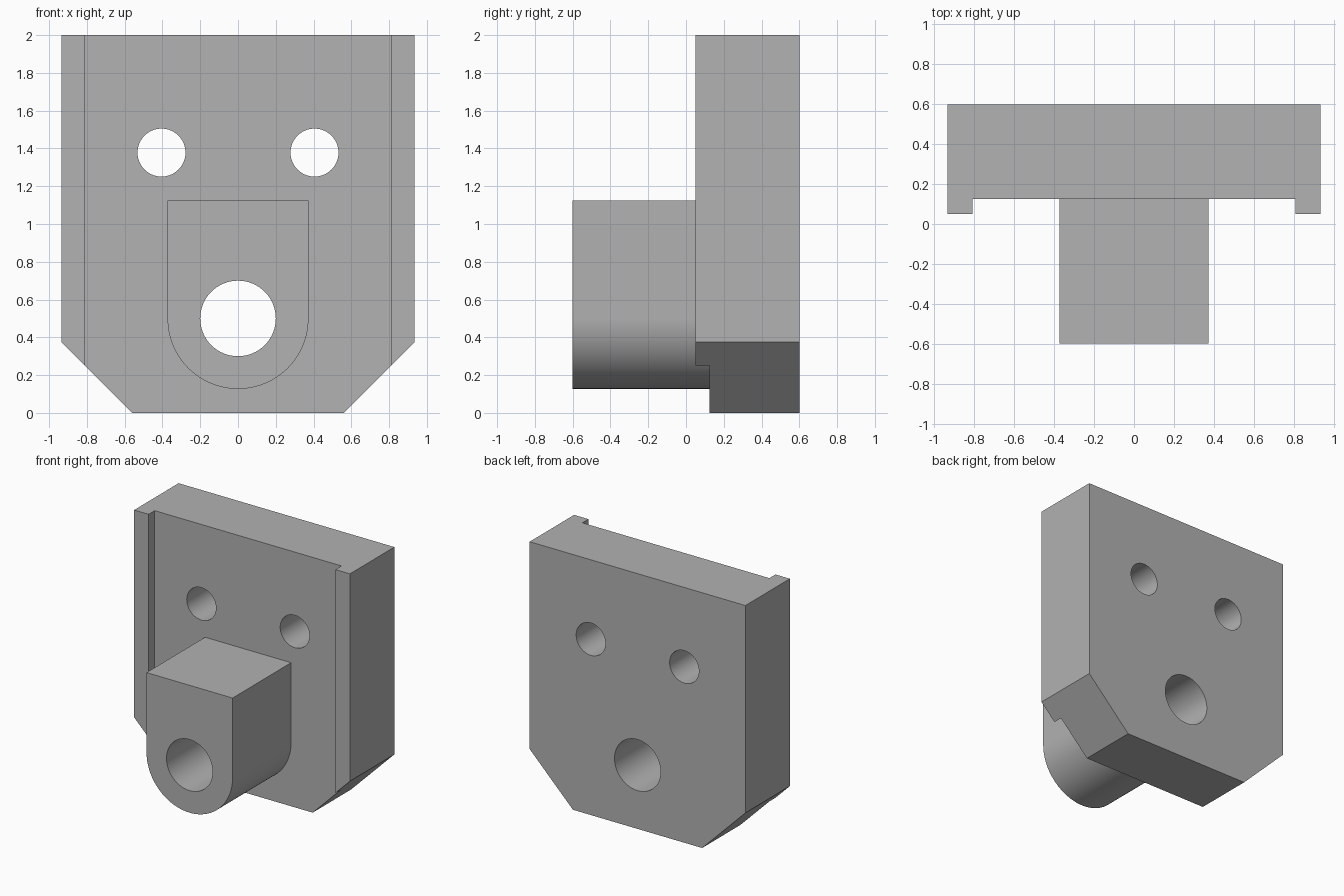
import bpy
import bmesh
from math import cos, sin, pi, radians

cube = bpy.data.objects.get("Cube")
if cube:
    bpy.data.objects.remove(cube, do_unlink=True)

grey = bpy.data.materials.new("plain_grey")
grey.use_nodes = True
colour = (0.445, 0.445, 0.445, 1)
grey.diffuse_color = colour
grey.node_tree.nodes["Principled BSDF"].inputs["Base Color"].default_value = colour


def prism(name, profile, y0, y1):
    """Extrude an (x, z) profile from y0 to y1."""
    bm = bmesh.new()
    face = bm.faces.new([bm.verts.new((x, y0, z)) for x, z in profile])
    ext = bmesh.ops.extrude_face_region(bm, geom=[face])
    moved = [v for v in ext["geom"] if isinstance(v, bmesh.types.BMVert)]
    bmesh.ops.translate(bm, verts=moved, vec=(0, y1 - y0, 0))
    bmesh.ops.recalc_face_normals(bm, faces=bm.faces)
    mesh = bpy.data.meshes.new(name)
    bm.to_mesh(mesh)
    bm.free()
    mesh.materials.append(grey)
    obj = bpy.data.objects.new(name, mesh)
    bpy.context.collection.objects.link(obj)
    return obj


def arc(x, z, r, start, end, n):
    return [(x + r * cos(start + (end - start) * i / n),
             z + r * sin(start + (end - start) * i / n)) for i in range(n + 1)]


def combine(target, tool, operation):
    """Apply a boolean and discard the tool object."""
    bpy.context.view_layer.objects.active = target
    mod = target.modifiers.new(operation.lower(), "BOOLEAN")
    mod.operation = operation
    mod.solver = "EXACT"
    mod.object = tool
    bpy.ops.object.modifier_apply(modifier=mod.name)
    bpy.data.objects.remove(tool, do_unlink=True)


W, RAIL, BACK = 0.935, 0.81, 0.6

# Back plate with chamfered lower corners
half = [(0.56, 0), (W, 0.375), (W, 2)]
bracket = prism("bracket", half + [(-x, z) for x, z in reversed(half)], 0.05, BACK)

# Wide channel that leaves a thin rail down each side
channel = prism("channel", [(-RAIL, -1), (RAIL, -1), (RAIL, 3), (-RAIL, 3)], -0.5, 0.125)
combine(bracket, channel, "DIFFERENCE")

# Round-bottomed boss
R = 0.373
boss = prism("boss", arc(0, 0.5, R, -pi, 0, 48) + [(R, 1.125), (-R, 1.125)], -BACK, 0.3)
combine(bracket, boss, "UNION")

# Pin hole and two bolt holes
for x, z, r in [(0, 0.5, 0.2), (-0.405, 1.378, 0.127), (0.405, 1.378, 0.127)]:
    hole = prism("hole", arc(x, z, r, 0, 2 * pi, 64)[:-1], -1, 1)
    combine(bracket, hole, "DIFFERENCE")

# Smooth curved walls, crisp edges
bpy.ops.object.select_all(action="DESELECT")
bracket.select_set(True)
bpy.context.view_layer.objects.active = bracket
bpy.ops.object.shade_smooth_by_angle(angle=radians(30))
